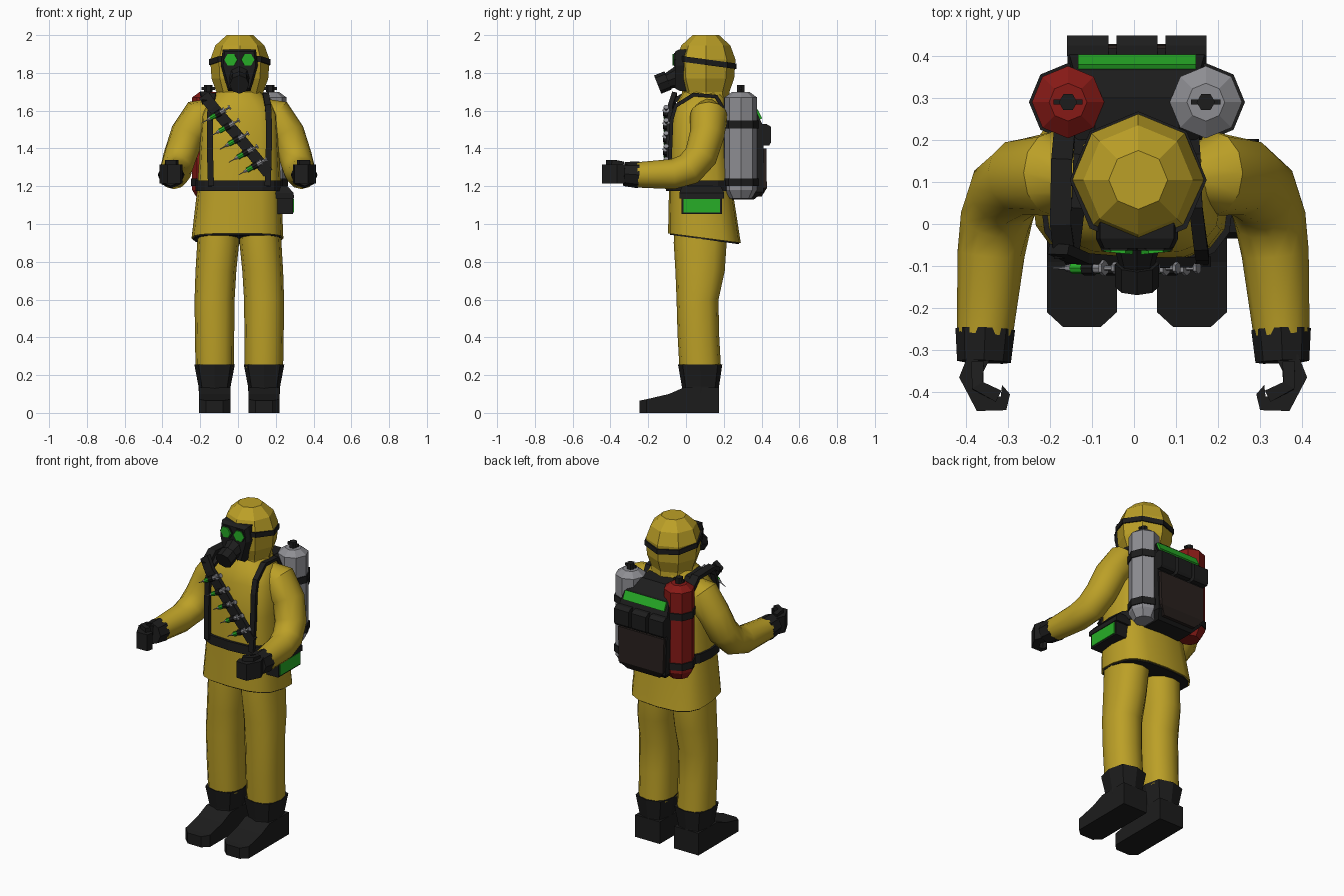
import bpy, bmesh, math
from mathutils import Vector as V

if "Cube" in bpy.data.objects:
    bpy.data.objects.remove(bpy.data.objects["Cube"])

C = 0.007  # centre line of the figure


def mat(name, r, g, b):
    m = bpy.data.materials.new(name)
    m.diffuse_color = (r, g, b, 1)
    m.use_nodes = True
    m.node_tree.nodes["Principled BSDF"].inputs["Base Color"].default_value = m.diffuse_color
    return m


YELLOW = mat("suit_yellow", .50, .35, .02)
BLACK = mat("rubber_black", .012, .012, .012)
BROWN = mat("pouch_dark", .022, .015, .013)
GREEN = mat("panel_green", .02, .42, .02)
RED = mat("tank_red", .24, .01, .008)
STEEL = mat("steel", .27, .27, .29)


def loft(name, rings, m, smooth=False):
    """Skin a list of equal-length point rings and cap both ends."""
    bm = bmesh.new()
    rows = [[bm.verts.new(p) for p in r] for r in rings]
    n = len(rows[0])
    for a, b in zip(rows, rows[1:]):
        for i in range(n):
            j = (i + 1) % n
            bm.faces.new((a[i], a[j], b[j], b[i]))
    bm.faces.new(rows[0])
    bm.faces.new(rows[-1])
    bmesh.ops.recalc_face_normals(bm, faces=bm.faces)
    me = bpy.data.meshes.new(name)
    bm.to_mesh(me)
    bm.free()
    me.materials.append(m)
    ob = bpy.data.objects.new(name, me)
    bpy.context.collection.objects.link(ob)
    if smooth:
        bpy.ops.object.select_all(action='DESELECT')
        bpy.context.view_layer.objects.active = ob
        ob.select_set(True)
        bpy.ops.object.shade_smooth_by_angle(angle=math.radians(40))
    return ob


def ring(c, u, v, n, e=2):
    """Ellipse (e=2) or rounder box (e>2) spanned by u and v."""
    pw = lambda t: math.copysign(abs(t) ** (2 / e), t) if abs(t) > 1e-6 else 0
    a = [2 * math.pi * i / n for i in range(n)]
    return [V(c) + V(u) * pw(math.cos(t)) + V(v) * pw(math.sin(t)) for t in a]


def level(z, cx, hw, y0, y1, n, e=2, tilt=0):
    """Horizontal section from half width and depth range."""
    return ring((cx, (y0 + y1) / 2, z), (hw, 0, 0), (0, (y1 - y0) / 2, -tilt), n, e)


def rect(z, cx, hw, y0, y1):
    return [V((cx - hw, y0, z)), V((cx + hw, y0, z)), V((cx + hw, y1, z)), V((cx - hw, y1, z))]


def box(name, x0, x1, y0, y1, z0, z1, m):
    return loft(name, [rect(z, (x0 + x1) / 2, (x1 - x0) / 2, y0, y1) for z in (z0, z1)], m)


def tangents(pts):
    k = len(pts) - 1
    return [(pts[min(i + 1, k)] - pts[max(i - 1, 0)]).normalized() for i in range(k + 1)]


def tube(name, pts, radii, n, m, smooth=False):
    pts = [V(p) for p in pts]
    ref = V((1, 0, 0))
    if abs((pts[-1] - pts[0]).normalized().x) > .75:
        ref = V((0, 1, 0))
    tan = tangents(pts) if smooth else [(pts[-1] - pts[0]).normalized()] * len(pts)
    rings = []
    for p, t, r in zip(pts, tan, radii):
        v = t.cross(ref).normalized()
        rings.append(ring(p, v.cross(t) * r, v * r, n))
    return loft(name, rings, m, smooth)


def ribbon(name, pts, side, w, th, m):
    """Flat strap following a path; side gives its width direction."""
    pts, rings = [V(p) for p in pts], []
    for p, t in zip(pts, tangents(pts)):
        s = (V(side) - t * t.dot(V(side))).normalized()
        nrm = t.cross(s) * th / 2
        s = s * w / 2
        rings.append([p - s - nrm, p + s - nrm, p + s + nrm, p - s + nrm])
    return loft(name, rings, m)


# jacket with tilted hem, recessed underneath
loft("jacket", [level(1.0, C, .20, -.06, .25, 16, 3), level(.925, C - .01, .235, -.085, .28, 16, 3, .025)]
     + [level(.925, C - .01, .243, -.095, .29, 16, 3, .025)]
     + [level(z, C, hw, a, b, 16, e) for z, hw, a, b, e in (
         (1.19, .222, -.09, .245, 3), (1.4, .21, -.085, .225, 3.2), (1.58, .20, -.072, .22, 3),
         (1.65, .165, -.045, .22, 2.5), (1.70, .115, -.015, .215, 2))], YELLOW, True)
loft("jacket_lining", [level(z, C - .01, .234, -.086, .281, 16, 3, .025) for z in (.918, .935)], BLACK)
loft("belt", [level(z, C, .232, -.105, .255, 16, 3) for z in (1.175, 1.23)], BLACK)

# hood and head band
loft("hood", [level(z, C + .003, r, .105 - r, .105 + r, 8) for z, r in (
    (1.64, .13), (1.70, .125), (1.77, .15), (1.87, .157), (1.945, .13), (2.0, .07))], YELLOW)
loft("hood_band", [level(z, C + .003, .163, -.058, .268, 8, 2, .022) for z in (1.842, 1.872)], BLACK)

# gas mask
face = [(-.088, 1.925), (.088, 1.925), (.098, 1.84), (.06, 1.705), (-.06, 1.705), (-.098, 1.84)]
loft("mask", [[V((C + x * k, y, 1.82 + (z - 1.82) * k)) for x, z in face]
              for y, k in ((.06, 1), (-.035, 1), (-.058, .88))], BLACK)
for s in (-1, 1):
    x = C + s * .043
    tube("lens_rim", [(x, -.03, 1.87), (x, -.063, 1.87)], [.042, .042], 6, BLACK)
    tube("lens", [(x, -.05, 1.87), (x + s * .002, -.069, 1.87)], [.035, .035], 6, GREEN)
tube("mask_snout", [(C, -.02, 1.785), (C, -.105, 1.755)], [.065, .04], 8, BLACK)
tube("mask_filter", [(C, -.095, 1.76), (C, -.15, 1.738)], [.052, .052], 8, BLACK)

# hand seen from above, fingers curled inward
HAND = [(.335, -.31), (.392, -.31), (.414, -.365), (.372, -.445), (.302, -.443), (.293, -.405),
        (.312, -.383), (.315, -.41), (.342, -.414), (.366, -.37)]

for s in (-1, 1):
    X = lambda x: C + s * x
    # trouser leg and boot
    loft("leg", [level(z, X(o), hw, a, b, 12, 2.3) for z, o, hw, a, b in (
        (.24, .13, .102, -.035, .185), (.42, .131, .104, -.045, .175), (.60, .131, .106, -.05, .172),
        (.75, .124, .108, -.056, .205), (.90, .112, .111, -.065, .215), (1.02, .11, .105, -.06, .215))], YELLOW, True)
    loft("boot_cuff", [level(z, X(.131), hw, a, b, 8, 3) for z, hw, a, b in (
        (.10, .083, -.02, .175), (.14, .085, -.022, .175), (.255, .107, -.042, .192))], BLACK)
    loft("boot", [[V((X(.131 + i * hw), y, k)) for i, k in ((-1, 0), (1, 0), (1, h), (-1, h))]
                  for y, hw, h in ((-.245, .045, .065), (-.21, .083, .072), (-.09, .083, .1),
                                   (-.01, .083, .135), (.175, .083, .135))], BLACK)
    # bent arm
    A = lambda x: s * x - .002
    tube("arm", [(A(x), y, z) for x, y, z in (
        (.13, .115, 1.61), (.19, .12, 1.575), (.265, .112, 1.475), (.305, .078, 1.36),
        (.325, .015, 1.29), (.338, -.07, 1.264), (.353, -.26, 1.26))],
        [.06, .10, .092, .088, .086, .08, .067], 12, YELLOW, True)
    # glove
    tube("glove_cuff", [(A(.352), -.25, 1.26), (A(.355), -.328, 1.265)], [.071, .064], 8, BLACK)
    loft("glove_hand", [[V((A(x), y, z)) for x, y in HAND] for z in (1.215, 1.315)], BLACK)
    ribbon("glove_thumb", [(A(.37), -.33, 1.315), (A(.37), -.385, 1.325), (A(.32), -.41, 1.325)],
           (0, 0, 1), .03, .03, BLACK)
    # harness strap down the chest and over the shoulder
    ribbon("harness_strap", [(X(x), y, z) for x, y, z in (
        (.13, .23, 1.55), (.135, .16, 1.675), (.14, .04, 1.685), (.152, -.055, 1.625),
        (.156, -.077, 1.55), (.156, -.083, 1.4), (.15, -.092, 1.2))], (1, 0, 0), .032, .02, BLACK)
    # air tank with straps and valve
    tx, ty, paint = X(.164), .29, (RED if s < 0 else STEEL)
    tube("air_tank", [(tx, ty, z) for z in (1.135, 1.18, 1.67, 1.70)], [.058, .086, .086, .045], 8, paint)
    for z in (1.2, 1.505):
        tube("tank_strap", [(tx, ty, z), (tx, ty, z + .042)], [.093, .093], 8, BLACK)
        box("tank_bracket", min(tx, C), max(tx, C), .21, .29, z, z + .042, BLACK)
    tube("tank_valve", [(tx, ty, 1.69), (tx, ty, 1.735)], [.022, .022], 6, BLACK)
    box("valve_lever", tx - .035, tx + .035, ty - .006, ty + .006, 1.71, 1.725, BLACK)

# backpack with pockets and green strip
loft("backpack", [rect(z, C, hw, .2, y) for z, hw, y in (
    (1.13, .12, .36), (1.17, .155, .41), (1.42, .165, .41), (1.5, .165, .418),
    (1.61, .15, .365), (1.67, .10, .30))], BLACK)
loft("lower_pocket", [rect(z, C, hw, .38, y) for z, hw, y in (
    (1.145, .11, .40), (1.19, .15, .428), (1.40, .155, .425))], BROWN)
for i in (-1, 0, 1):
    x = C + i * .117
    loft("small_pocket", [rect(z, x, .049, .40, y) for z, y in ((1.415, .44), (1.43, .449), (1.515, .449), (1.53, .425))], BLACK)
ribbon("pack_light", [(C, .373, 1.605), (C, .397, 1.556)], (1, 0, 0), .28, .014, GREEN)

# bandolier over the right shoulder
ribbon("bandolier_shoulder", [(-.165, .22, 1.6), (-.172, .15, 1.685), (-.175, 0, 1.69),
                              (-.165, -.075, 1.645)], (1, 0, 0), .05, .025, BLACK)
ribbon("bandolier", [(-.18, -.06, 1.68), (-.13, -.082, 1.615), (0, -.093, 1.465), (.16, -.09, 1.27)],
       (.75, 0, .66), .06, .025, BLACK)

# syringes tucked across the bandolier
for i in range(5):
    c = V((-.115 + .195 * i / 4, -.105, 1.578 - .275 * i / 4))
    d = V((.87, 0, .49))
    P = lambda a, b: [c + d * a, c + d * b]
    tube("syringe_needle", P(-.09, -.05), [.002, .004], 6, STEEL)
    tube("syringe_hub", P(-.055, -.035), [.007, .012], 6, STEEL)
    tube("syringe_fluid", P(-.037, .0), [.0135, .0135], 8, GREEN)
    tube("syringe_loop", P(-.005, .025), [.017, .017], 8, BLACK)
    tube("syringe_barrel", P(.02, .05), [.0125, .0125], 8, STEEL)
    tube("syringe_flange", P(.045, .053), [.019, .019], 6, STEEL)
    tube("syringe_plunger", P(.05, .08), [.006, .006], 6, STEEL)
    tube("syringe_thumb_rest", P(.076, .085), [.014, .014], 6, STEEL)

# hip pouch with lid and green panel
box("hip_pouch", .205, .29, -.025, .19, 1.052, 1.15, BLACK)
loft("hip_pouch_lid", [rect(z, (.195 + x) / 2, (x - .195) / 2, a, b) for z, x, a, b in (
    (1.135, .297, -.035, .202), (1.165, .294, -.035, .202), (1.2, .262, -.02, .185))], BLACK)
box("hip_pouch_panel", .28, .296, -.012, .18, 1.06, 1.132, GREEN)
